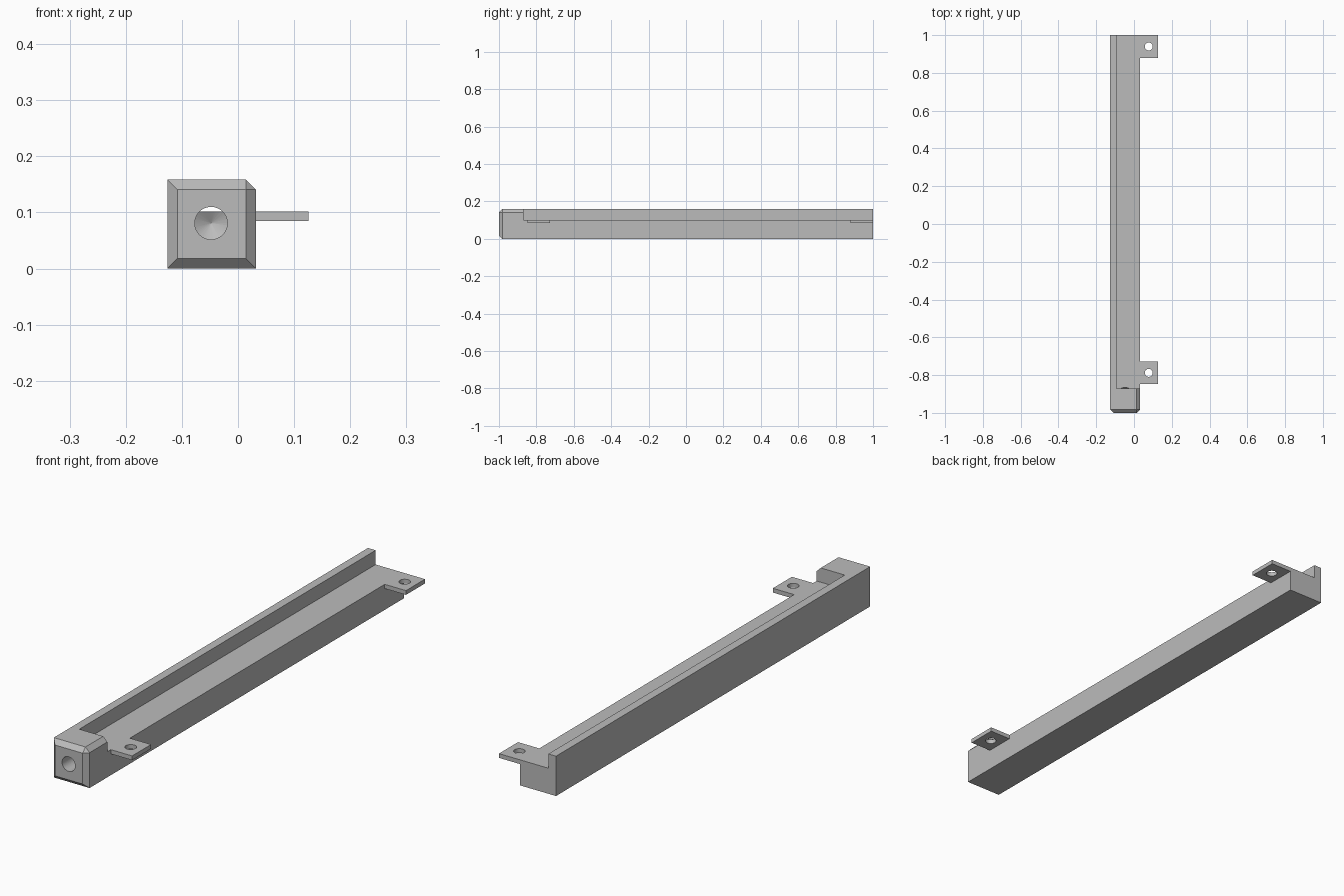
import bpy, bmesh, math
from mathutils import Matrix, Vector

if "Cube" in bpy.data.objects:
    bpy.data.objects.remove(bpy.data.objects["Cube"])

grey = bpy.data.materials.new("grey plastic")
grey.use_nodes = True
colour = (0.5, 0.5, 0.5, 1)
grey.diffuse_color = colour
grey.node_tree.nodes["Principled BSDF"].inputs["Base Color"].default_value = colour

LEFT, RIGHT, TOP = -0.126, 0.032, 0.159
SHELF, BLOCK_BACK, CHAMFER = 0.102, -0.87, 0.018


def finish(name, bm):
    bmesh.ops.recalc_face_normals(bm, faces=bm.faces)
    mesh = bpy.data.meshes.new(name)
    bm.to_mesh(mesh)
    bm.free()
    mesh.materials.append(grey)
    obj = bpy.data.objects.new(name, mesh)
    bpy.context.collection.objects.link(obj)
    return obj


def box(lo, hi):
    bm = bmesh.new()
    lo, hi = Vector(lo), Vector(hi)
    size = Matrix.Diagonal((*(hi - lo), 1))
    bmesh.ops.create_cube(bm, size=1, matrix=Matrix.Translation((lo + hi) / 2) @ size)
    return bm


def cylinder(centre, radius, depth, turn=Matrix()):
    bm = bmesh.new()
    bmesh.ops.create_cone(bm, cap_ends=True, segments=48, radius1=radius, radius2=radius,
                          depth=depth, matrix=Matrix.Translation(centre) @ turn)
    return bm


def cut(obj, cutter):
    mod = obj.modifiers.new("cut", "BOOLEAN")
    mod.operation = "DIFFERENCE"
    mod.solver = "EXACT"
    mod.object = cutter
    bpy.ops.object.select_all(action="DESELECT")
    bpy.context.view_layer.objects.active = obj
    obj.select_set(True)
    bpy.ops.object.modifier_apply(modifier=mod.name)
    bpy.data.objects.remove(cutter)
    bpy.ops.object.shade_smooth_by_angle(angle=math.radians(25))


# Rail: chamfered on the front rim and along the upper left edge
bm = box((LEFT, -1, 0), (RIGHT, 1, TOP))
edges = [e for e in bm.edges
         if all(v.co.y < -0.99 for v in e.verts)
         or all(v.co.x > 0 and v.co.z > 0.1 for v in e.verts)]
bmesh.ops.bevel(bm, geom=edges, offset=CHAMFER, segments=1, affect="EDGES")
rail = finish("rail", bm)

# Long shelf behind the front block, leaving a side wall
cut(rail, finish("shelf_cutter", box((-0.092, BLOCK_BACK, SHELF), (0.2, 1.1, 0.3))))

# Drilled front hole with a conical bottom
length = 0.2
bm = cylinder((-0.048, BLOCK_BACK - length / 2, 0.081), 0.029, length,
              Matrix.Rotation(-math.pi / 2, 4, "X"))
bm.normal_update()
end = [f for f in bm.faces if f.normal.y > 0.9 and len(f.verts) > 4]
tip = bmesh.ops.poke(bm, faces=end)["verts"]
bmesh.ops.translate(bm, verts=tip, vec=(0, 0.017, 0))
cut(rail, finish("drill_cutter", bm))

# Mounting tabs with screw holes
for name, y in (("front_tab", -0.788), ("back_tab", 0.94)):
    tab = finish(name, box((RIGHT, y - 0.06, 0.085), (0.126, y + 0.06, SHELF)))
    cut(tab, finish("screw_cutter", cylinder((0.078, y, 0.09), 0.021, 0.1)))
